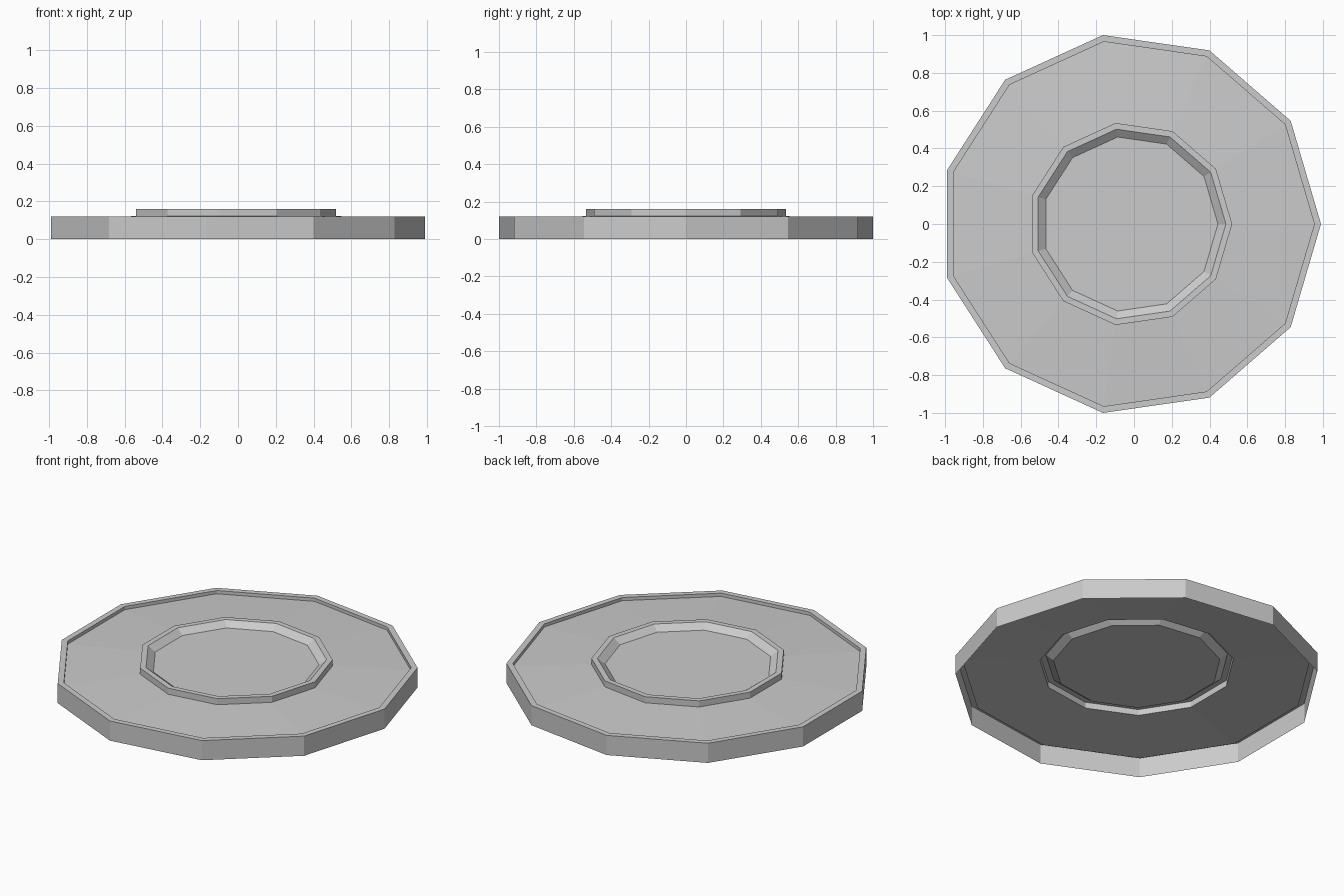
import bpy
import bmesh
from math import cos, sin, tau

if "Cube" in bpy.data.objects:
    bpy.data.objects.remove(bpy.data.objects["Cube"])

SIDES = 11
CENTRE_X = -0.0205  # puts the odd-sided outline's bounds on x = 0


def lathe(name, profile, capped=False):
    """Thin faceted shell from (radius, z) points; cap closes the last loop."""
    bm = bmesh.new()
    loops = [[bm.verts.new((CENTRE_X + r * cos(tau * k / SIDES),
                            r * sin(tau * k / SIDES), z))
              for k in range(SIDES)] for r, z in profile]
    for low, high in zip(loops, loops[1:]):
        for k in range(SIDES):
            n = (k + 1) % SIDES
            bm.faces.new((low[k], low[n], high[n], high[k]))
    if capped:
        bm.faces.new(loops[-1])
    mesh = bpy.data.meshes.new(name)
    bm.to_mesh(mesh)
    bm.free()
    obj = bpy.data.objects.new(name, mesh)
    bpy.context.collection.objects.link(obj)
    return obj


# Outer wall, narrow raised lip and its small step down (open underneath)
lathe("outer_rim", [(1.0103, 0), (1.0103, 0.12), (0.975, 0.12), (0.975, 0.10)])

# Broad surface rising gently toward the middle
lathe("sloped_plate", [(0.975, 0.10), (0.54, 0.123)])

# Raised inner ring, bevelled inside down to a flat floor
lathe("centre_dish", [(0.54, 0.123), (0.54, 0.16), (0.507, 0.16), (0.465, 0.128)],
      capped=True)
